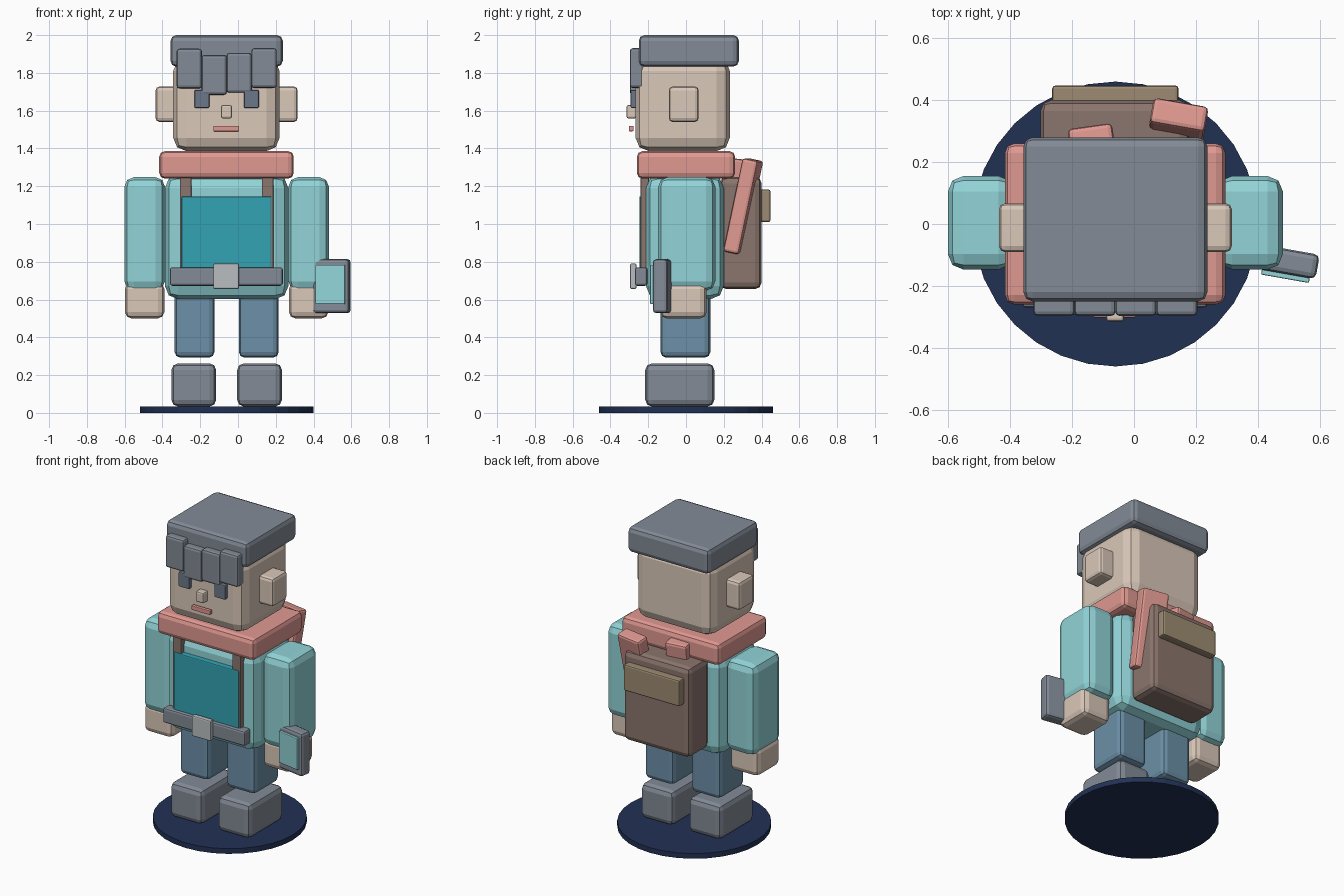
import bpy
from math import radians

CX = -0.06  # body centre line (held device shifts the body left)


def mat(name, r, g, b):
    lin = [((c / 255 + 0.055) / 1.055) ** 2.4 for c in (r, g, b)]
    m = bpy.data.materials.new(name)
    m.diffuse_color = (*lin, 1)
    return m


SKIN = mat("skin", 218, 200, 185)
GREY = mat("slate", 131, 139, 150)
EYE = mat("eye_grey", 107, 119, 138)
PINK = mat("coral", 224, 153, 145)
AQUA = mat("aqua", 146, 212, 216)
TEAL = mat("teal", 52, 163, 180)
JEAN = mat("denim", 108, 144, 168)
BROWN = mat("brown", 139, 117, 109)
TAN = mat("tan", 158, 139, 115)
SILVER = mat("silver", 185, 190, 192)
NAVY = mat("navy", 33, 49, 84)


def box(name, center, size, color, bevel=0.0, rot=(0, 0, 0)):
    """Chamfer-rounded block, given centre and size."""
    bpy.ops.mesh.primitive_cube_add(size=1, location=center)
    ob = bpy.context.object
    ob.name = name
    ob.scale = size
    bpy.ops.object.transform_apply(location=False, rotation=False, scale=True)
    ob.rotation_euler = [radians(a) for a in rot]
    ob.data.materials.append(color)
    if bevel:
        b = ob.modifiers.new("bevel", 'BEVEL')
        b.width = bevel
        b.segments = 2
    return ob


def span(name, x, y, z, color, bevel=0.0):
    """Block from its (min, max) on every axis."""
    ax = (x, y, z)
    return box(name, [(a + b) / 2 for a, b in ax], [b - a for a, b in ax], color, bevel)


# base disc
bpy.ops.mesh.primitive_cylinder_add(vertices=32, radius=0.46, depth=0.034, location=(CX, 0, 0.017))
bpy.context.object.name = "base_disc"
bpy.context.object.data.materials.append(NAVY)

# paired limbs and ears
for side, s in (("left", -1), ("right", 1)):
    box(side + "_shoe", (CX + s * 0.174, -0.033, 0.148), (0.237, 0.366, 0.228), GREY, 0.035)
    box(side + "_leg", (CX + s * 0.17, -0.003, 0.465), (0.211, 0.264, 0.345), JEAN, 0.03)
    box(side + "_arm", (CX + s * 0.434, 0.004, 0.947), (0.214, 0.302, 0.602), AQUA, 0.05)
    box(side + "_hand", (CX + s * 0.434, -0.013, 0.595), (0.209, 0.245, 0.19), SKIN, 0.035)
    box(side + "_ear", (CX + s * 0.315, -0.012, 1.634), (0.122, 0.158, 0.187), SKIN, 0.02)
    box(side + "_eye", (CX + s * 0.131, -0.272, 1.662), (0.078, 0.042, 0.095), EYE, 0.006)
    box(side + "_strap", (CX + s * 0.217, -0.218, 1.0), (0.062, 0.044, 0.52), BROWN, 0.006)

# torso, bib, belt
span("torso", (-0.387, 0.267), (-0.212, 0.2), (0.602, 1.26), AQUA, 0.07)
span("bib_panel", (-0.298, 0.176), (-0.247, -0.2), (0.72, 1.146), TEAL, 0.006)
span("belt", (-0.361, 0.237), (-0.27, -0.205), (0.673, 0.771), GREY, 0.012)
span("buckle", (-0.131, 0.006), (-0.296, -0.262), (0.656, 0.791), SILVER, 0.008)

# head and face
span("head", (-0.343, 0.22), (-0.267, 0.232), (1.386, 1.88), SKIN, 0.07)
span("nose", (-0.09, -0.032), (-0.315, -0.262), (1.559, 1.629), SKIN, 0.01)
span("mouth", (-0.13, 0.006), (-0.302, -0.278), (1.491, 1.519), PINK, 0.004)

# hair cap and fringe
span("hair_cap", (-0.357, 0.237), (-0.25, 0.28), (1.833, 2.0), GREY, 0.03)
for i, top in enumerate((1.928, 1.895, 1.906, 1.931)):
    x = CX + (i - 1.5) * 0.132
    span(f"fringe_{i + 1}", (x - 0.067, x + 0.067), (-0.297, -0.222), (top - 0.211, top), GREY, 0.015)

# scarf with two tails down the back
span("scarf", (-0.417, 0.295), (-0.26, 0.26), (1.24, 1.386), PINK, 0.03)
box("scarf_tail_long", (0.137, 0.303, 1.094), (0.18, 0.085, 0.505), PINK, 0.015, (-12, 0, -10))
box("scarf_tail_short", (-0.135, 0.255, 1.15), (0.145, 0.08, 0.39), PINK, 0.015, (-7, 0, 8))

# backpack
span("backpack", (-0.302, 0.182), (0.18, 0.4), (0.655, 1.25), BROWN, 0.035)
span("backpack_flap", (-0.264, 0.144), (0.385, 0.447), (1.01, 1.182), TAN, 0.01)

# handheld device
box("device_body", (0.497, -0.122, 0.671), (0.195, 0.08, 0.286), GREY, 0.018, (0, 0, -10))
box("device_screen", (0.49, -0.162, 0.68), (0.157, 0.03, 0.207), AQUA, 0.004, (0, 0, -10))
